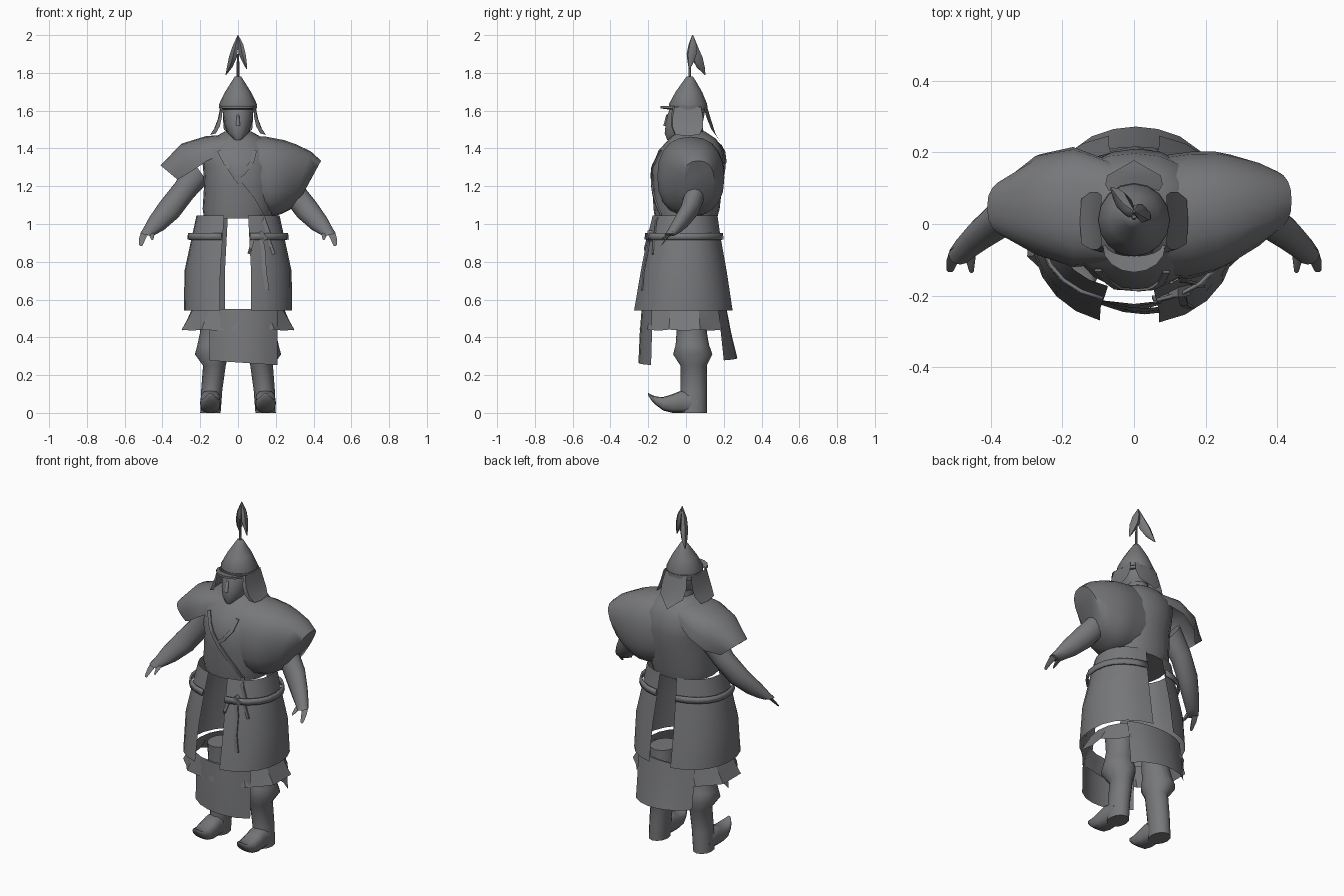
import bpy, bmesh, math
from mathutils import Vector as V

if "Cube" in bpy.data.objects:
    bpy.data.objects.remove(bpy.data.objects["Cube"])

grey = bpy.data.materials.new("slate_grey")
grey.diffuse_color = (0.185, 0.187, 0.197, 1)
grey.use_nodes = True
grey.node_tree.nodes["Principled BSDF"].inputs["Base Color"].default_value = grey.diffuse_color


def make(name, rows, closed=True, caps=True, smooth=40):
    """Skin a list of equally long point rows."""
    bm = bmesh.new()
    vs = [[bm.verts.new(p) for p in r] for r in rows]
    n = len(rows[0])
    for a, b in zip(vs, vs[1:]):
        for i in range(n if closed else n - 1):
            j = (i + 1) % n
            bm.faces.new((a[i], a[j], b[j], b[i]))
    if closed and caps:
        bm.faces.new(vs[0][::-1])
        bm.faces.new(vs[-1])
    if closed:
        bmesh.ops.recalc_face_normals(bm, faces=bm.faces)
    me = bpy.data.meshes.new(name)
    bm.to_mesh(me)
    bm.free()
    me.materials.append(grey)
    ob = bpy.data.objects.new(name, me)
    bpy.context.collection.objects.link(ob)
    bpy.ops.object.select_all(action='DESELECT')
    ob.select_set(True)
    bpy.context.view_layer.objects.active = ob
    bpy.ops.object.shade_smooth_by_angle(angle=math.radians(smooth))
    return ob


def power(v, k):
    return math.copysign(abs(v) ** k, v)


def ring(p, q, v, n=12, k=1.0):
    """Ellipse with diameter p-q and other half axis v."""
    p, q, v = V(p), V(q), V(v)
    c, u = (p + q) / 2, (q - p) / 2
    return [c + u * power(math.cos(t), k) + v * power(math.sin(t), k)
            for t in (2 * math.pi * i / n for i in range(n))]


def level(z, x0, x1, y0, y1, n=12, k=1.0):
    """Horizontal ellipse from its extents."""
    m = (y0 + y1) / 2
    return ring((x0, m, z), (x1, m, z), (0, (y1 - y0) / 2, 0), n, k)


def stack(name, rows, n=12, k=1.0, **kw):
    return make(name, [level(*r, n, k) for r in rows], **kw)


def ribbon(name, path, w, base, d=0.008):
    """Flat band along an (x, z) path, laid on the front of the base objects."""
    path = [V(p) for p in path]
    pts = []
    for a, b in zip(path, path[1:]):
        pts += [a.lerp(b, i / 3) for i in range(3)]
    pts.append(path[-1])
    rows = []
    for i, p in enumerate(pts):
        hits = [o.ray_cast((p.x, -1, p.y), (0, 1, 0)) for o in base]
        y = min([h[1].y for h in hits if h[0]], default=-.2) - .004
        t = pts[min(i + 1, len(pts) - 1)] - pts[max(i - 1, 0)]
        s = V((-t.y, 0, t.x)).normalized() * w / 2
        c, h = V((p.x, y, p.y)), V((0, d / 2, 0))
        rows.append([c - s - h, c + s - h, c + s + h, c - s + h])
    make(name, rows, smooth=20)


# Torso and neck
torso = stack("torso", [(1.03, -.18, .18, -.165, .165), (1.08, -.187, .19, -.172, .178),
                        (1.2, -.18, .2, -.178, .192), (1.3, -.185, .2, -.182, .21),
                        (1.39, -.2, .2, -.145, .197), (1.45, -.14, .14, -.09, .16),
                        (1.49, -.07, .07, -.05, .1)], 20, .9, smooth=60)

# Big draped sleeve
sleeve = make("draped_sleeve", [ring((a, y, b), (c, y, d), (0, r, 0), 20, .85) for a, b, c, d, y, r in [
    (.02, 1.465, .02, 1.06, .018, .165), (.15, 1.462, .17, 1.04, .025, .177),
    (.24, 1.445, .205, 1.045, .035, .168), (.3, 1.425, .235, 1.055, .042, .152),
    (.385, 1.385, .275, 1.075, .055, .12), (.44, 1.335, .315, 1.105, .065, .085)]], smooth=60)

# Short open shoulder cape on the other arm
cape = []
for xb, zb, xt, zt, y0, y1 in [(-.05, 1.39, -.04, 1.475, -.11, .17), (-.17, 1.33, -.17, 1.465, -.12, .215),
                               (-.26, 1.27, -.3, 1.425, -.09, .195), (-.32, 1.235, -.41, 1.31, -.04, .13)]:
    row = []
    for i in range(11):
        t = math.pi * i / 10
        s = math.sin(t) ** .8
        row.append((xb + (xt - xb) * s, (y0 + y1) / 2 - (y1 - y0) / 2 * power(math.cos(t), .8),
                    zb + (zt - zb) * s))
    cape.append(row)
make("shoulder_cape", cape, closed=False, smooth=60)

coats = []
for s, side in ((-1, "right"), (1, "left")):
    # Arm, with two hooked finger groups
    make(side + "_arm", [ring((s * a, y, b), (s * c, y, d), (0, r, 0), 12) for a, b, c, d, y, r in [
        (.25, 1.35, .16, 1.22, .06, .065), (.335, 1.215, .235, 1.14, .055, .058),
        (.415, 1.115, .315, 1.035, .02, .053), (.47, 1.035, .39, .97, -.03, .044),
        (.502, .975, .435, .945, -.065, .036), (.518, .95, .452, .935, -.085, .028)]], smooth=60)
    make(side + "_fingers", [ring((s * a, y, z), (s * b, y, z), (0, .6 * r, r), 6) for a, b, y, z, r in [
        (.515, .47, -.075, .955, .02), (.523, .488, -.1, .925, .018), (.523, .503, -.13, .89, .008)]])
    make(side + "_thumb", [ring((s * a, y, z), (s * b, y, z), (0, .005, r), 6) for a, b, y, z, r in [
        (.48, .44, -.06, .96, .02), (.47, .443, -.1, .94, .014), (.46, .447, -.132, .92, .006)]])

    # Leg with flared boot top
    stack(side + "_leg", [(z, min(s * a, s * b), max(s * a, s * b), c, d) for z, a, b, c, d in [
        (0, .092, .2, -.03, .11), (.12, .083, .195, -.03, .11), (.25, .065, .185, -.03, .11),
        (.31, .05, .228, -.068, .14), (.36, .055, .215, -.055, .122),
        (.43, .05, .2, -.05, .11), (.545, .055, .2, -.06, .11)]], smooth=50)
    # Shoe with upturned toe
    make(side + "_shoe", [ring((s * .146, y, a), (s * .146, y, b), (w, 0, 0), 12, .7) for y, a, b, w in [
        (.06, 0, .1, .05), (-.025, 0, .118, .054), (-.07, 0, .1, .055),
        (-.12, .012, .084, .052), (-.155, .038, .086, .042), (-.18, .062, .094, .028),
        (-.2, .092, .106, .008)]], smooth=50)

    # Coat half and belt half, open at front and back
    def half(name, rows, front, back, smooth=35):
        out = []
        for z, rx, y0, y1 in rows:
            row = []
            for i in range(11):
                t = math.radians(-90 + front + (180 - front - back) * i / 10)
                row.append((s * rx * power(math.cos(t), .9), (y0 + y1) / 2
                            + (y1 - y0) / 2 * power(math.sin(t), .9), z))
            out.append(row)
        return make(name, out, closed=False, smooth=smooth)
    fr = 17 if s < 0 else 12
    coats.append(half(side + "_coat_skirt", [(1.045, .22, -.18, .17), (.93, .245, -.208, .187),
                                             (.75, .284, -.244, .22), (.542, .286, -.28, .252)], fr, 12))
    belt = half(side + "_belt", [(.952, .26, -.216, .195), (.917, .264, -.219, .198)], fr, 12, 10)
    m = belt.modifiers.new("thickness", 'SOLIDIFY')
    m.thickness = .01
    m.offset = 0

    # Hanging cheek flap of the helmet, front edge folded inwards
    make(side + "_cheek_flap", [[(s * (x - f), y0 - .008, z + .008), (s * x, y0, z),
                                 (s * (x + .004), (y0 + y1) / 2, z - .005), (s * x, y1, z)]
                                for x, y0, y1, z, f in [(.09, -.06, .08, 1.62, .006), (.103, -.072, .09, 1.56, .018),
                                                        (.122, -.07, .09, 1.51, .026), (.147, -.055, .07, 1.472, .03)]],
         closed=False)

# Underskirt ring with gently pleated hem
skirt = []
for z, rx, ry, fold in [(.55, .245, .215, 0), (.5, .27, .22, .004), (.438, .302, .228, .01)]:
    row = []
    for i in range(20):
        t = 2 * math.pi * i / 20
        f = fold if i % 2 else -fold
        row.append(((rx + f) * power(math.cos(t), .9), -.008 + (ry + f) * power(math.sin(t), .9), z + f * .3))
    skirt.append(row)
make("underskirt", skirt, caps=False, smooth=25)

# Front and back aprons
for name, x0, x1, rows in [("front_apron", -.15, .21, [(.55, -.18, -.235), (.42, -.18, -.245), (.265, -.185, -.252)]),
                           ("back_apron", -.18, .19, [(.55, .17, .215), (.42, .185, .24), (.29, .2, .272)])]:
    make(name, [[(x0 + (x1 - x0) * i / 6, e + (m - e) * math.sin(math.pi * i / 6) ** .7,
                  z + .012 * (1 - i / 3) * (z < .3)) for i in range(7)] for z, e, m in rows],
         closed=False)

# Diagonal strap, lapel and hanging cords
bpy.context.view_layer.update()
chest = [torso, sleeve, coats[1]]
ribbon("chest_strap", [(-.1, 1.39), (-.07, 1.33), (0, 1.23), (.08, 1.13), (.125, 1.05), (.165, .94)], .022, chest)
ribbon("lapel", [(.09, 1.39), (.075, 1.33), (.03, 1.27), (-.02, 1.235)], .02, chest)
ribbon("cord_long", [(.12, .94), (.135, .85), (.14, .75), (.155, .65)], .022, chest)
ribbon("cord_inner", [(.13, .945), (.08, .92), (.058, .842)], .016, chest)
ribbon("cord_outer", [(.13, .945), (.165, .91), (.19, .84)], .016, chest)
ribbon("belt_knot", [(.11, .955), (.145, .915)], .035, chest, .03)

# Head, nose
stack("head", [(1.445, -.02, .02, -.1, -.06), (1.48, -.055, .055, -.115, .05), (1.53, -.073, .073, -.11, .09),
               (1.58, -.08, .08, -.1, .1), (1.63, -.08, .08, -.08, .1)], 14, smooth=60)
stack("neck", [(1.42, -.07, .07, -.05, .11), (1.52, -.06, .06, -.04, .09)], 10)
stack("nose", [(1.52, -.013, .013, -.12, -.09), (1.58, -.006, .006, -.104, -.09)], 8, smooth=80)

# Helmet, band and brim
stack("helmet", [(1.59, -.092, .092, -.08, .108), (1.635, -.1, .1, -.09, .112), (1.7, -.068, .068, -.055, .085),
                 (1.76, -.03, .03, -.012, .05), (1.782, -.016, .016, .004, .036)], 16, smooth=60)
stack("helmet_band", [(1.605, -.098, .098, -.087, .115), (1.627, -.101, .101, -.091, .115)], 16, smooth=60)
brim = []
for r, z in ((0, 1.618), (1, 1.624), (1, 1.612), (0, 1.606)):
    brim.append([((.078 + .01 * r) * math.cos(t), -.06 - (.03 + .045 * r) * math.sin(t), z)
                 for t in (math.pi * i / 8 for i in range(9))])
make("helmet_brim", brim, closed=False, smooth=30)

# Pointed neck guard
make("neck_guard", [[(-w, y - .02, z), (0, y, z - d), (w, y - .02, z)] for w, y, z, d in [
    (.07, .112, 1.62, 0), (.08, .13, 1.56, 0), (.075, .155, 1.5, .02), (.035, .178, 1.47, .03)]], closed=False)

# Spike and drooping plume leaves
stack("spike", [(1.77, -.008, .008, .012, .028), (1.9, -.006, .006, .014, .026)], 6)
for name, pts in [("plume_right", [(0, .035, 2, .003), (-.014, .04, 1.94, .022), (-.028, .058, 1.88, .03),
                                   (-.044, .078, 1.83, .021), (-.064, .1, 1.79, .003)]),
                  ("plume_left", [(0, .035, 2, .003), (.013, .035, 1.95, .021), (.022, .03, 1.9, .026),
                                  (.034, .025, 1.86, .017), (.046, .018, 1.82, .003)])]:
    make(name, [ring((x - r * .7, y - r * .3, z), (x + r * .7, y + r * .3, z), (-r * .4, r, 0), 6)
                for x, y, z, r in pts], smooth=50)
